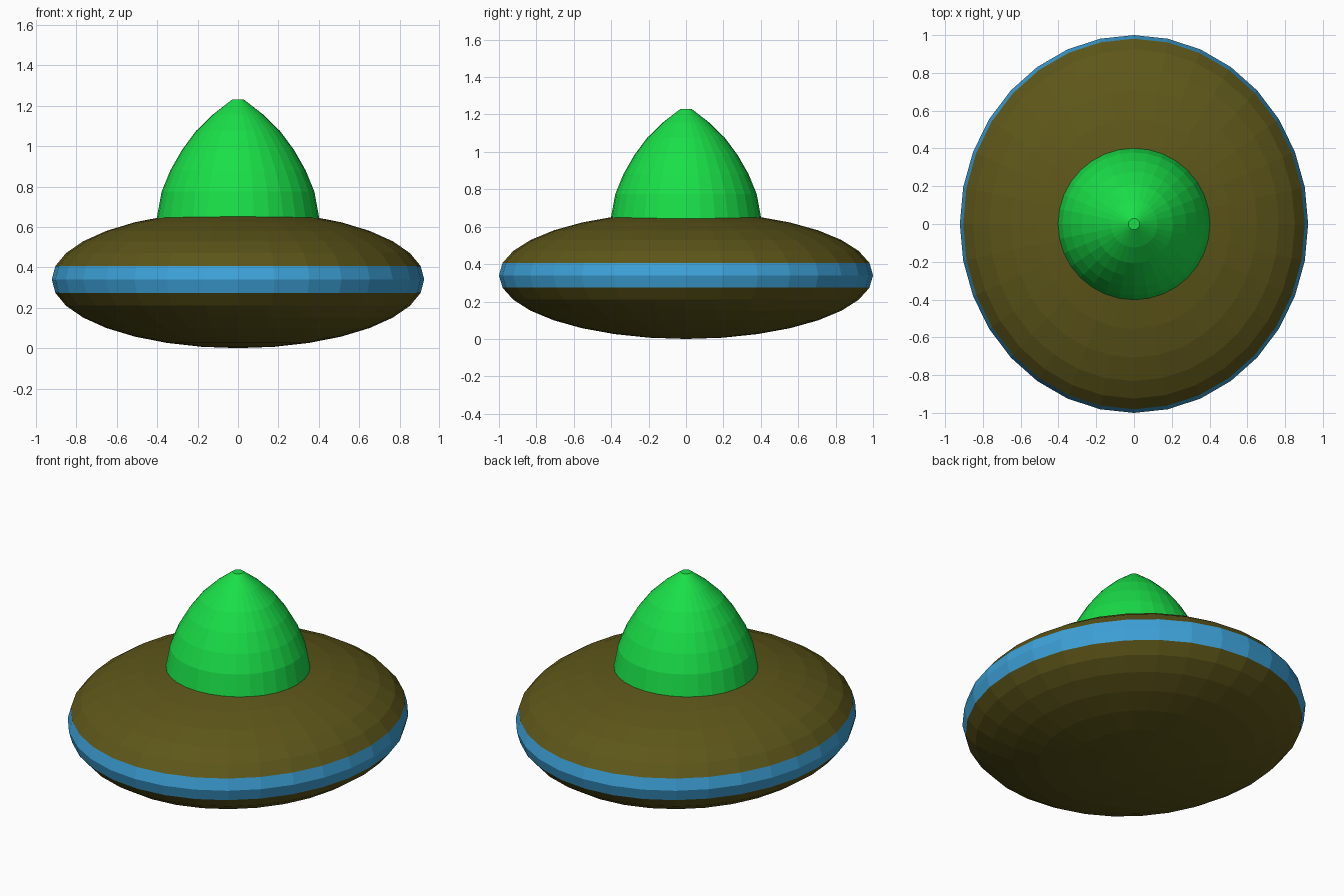
import bpy
from math import sin, cos, pi

if "Cube" in bpy.data.objects:
    bpy.data.objects.remove(bpy.data.objects["Cube"])

SEGMENTS = 32


def material(name, rgb):
    mat = bpy.data.materials.new(name)
    mat.diffuse_color = (*rgb, 1)
    mat.use_nodes = True
    mat.node_tree.nodes["Principled BSDF"].inputs["Base Color"].default_value = mat.diffuse_color
    return mat


def lathe(name, profile, mat):
    """Revolve (radius, z) points, listed bottom to top, with flat end caps."""
    verts = [(r * cos(2 * pi * i / SEGMENTS), r * sin(2 * pi * i / SEGMENTS), z)
             for r, z in profile for i in range(SEGMENTS)]
    faces = []
    for k in range(len(profile) - 1):
        a = k * SEGMENTS
        for i in range(SEGMENTS):
            j = (i + 1) % SEGMENTS
            faces.append((a + i, a + j, a + SEGMENTS + j, a + SEGMENTS + i))
    top = (len(profile) - 1) * SEGMENTS
    faces.append(tuple(reversed(range(SEGMENTS))))
    faces.append(tuple(range(top, top + SEGMENTS)))
    mesh = bpy.data.meshes.new(name)
    mesh.from_pydata(verts, [], faces)
    mesh.materials.append(mat)
    obj = bpy.data.objects.new(name, mesh)
    bpy.context.collection.objects.link(obj)
    return obj


brown = material("brown", (0.11, 0.093, 0.01))
blue = material("blue", (0.047, 0.36, 0.69))
green = material("green", (0.01, 0.74, 0.065))

# Saucer body: flattened sphere, slightly longer in y
bpy.ops.mesh.primitive_uv_sphere_add(segments=SEGMENTS, ring_count=16, radius=1,
                                     location=(0, 0, 0.34))
body = bpy.context.object
body.name = "saucer_body"
body.scale = (0.922, 1.0, 0.34)
body.data.materials.append(brown)
body.data.materials.append(blue)

# Rim band: the two rows of faces around the equator
for face in body.data.polygons:
    if abs(face.center.z) < 0.15:
        face.material_index = 1

# Pointed dome with a small flat tip, sunk into the body
dome_profile = [(0.407, 0.58), (0.402, 0.645), (0.378, 0.775), (0.335, 0.88),
                (0.277, 0.982), (0.208, 1.075), (0.124, 1.157), (0.03, 1.23)]
lathe("dome", dome_profile, green)
